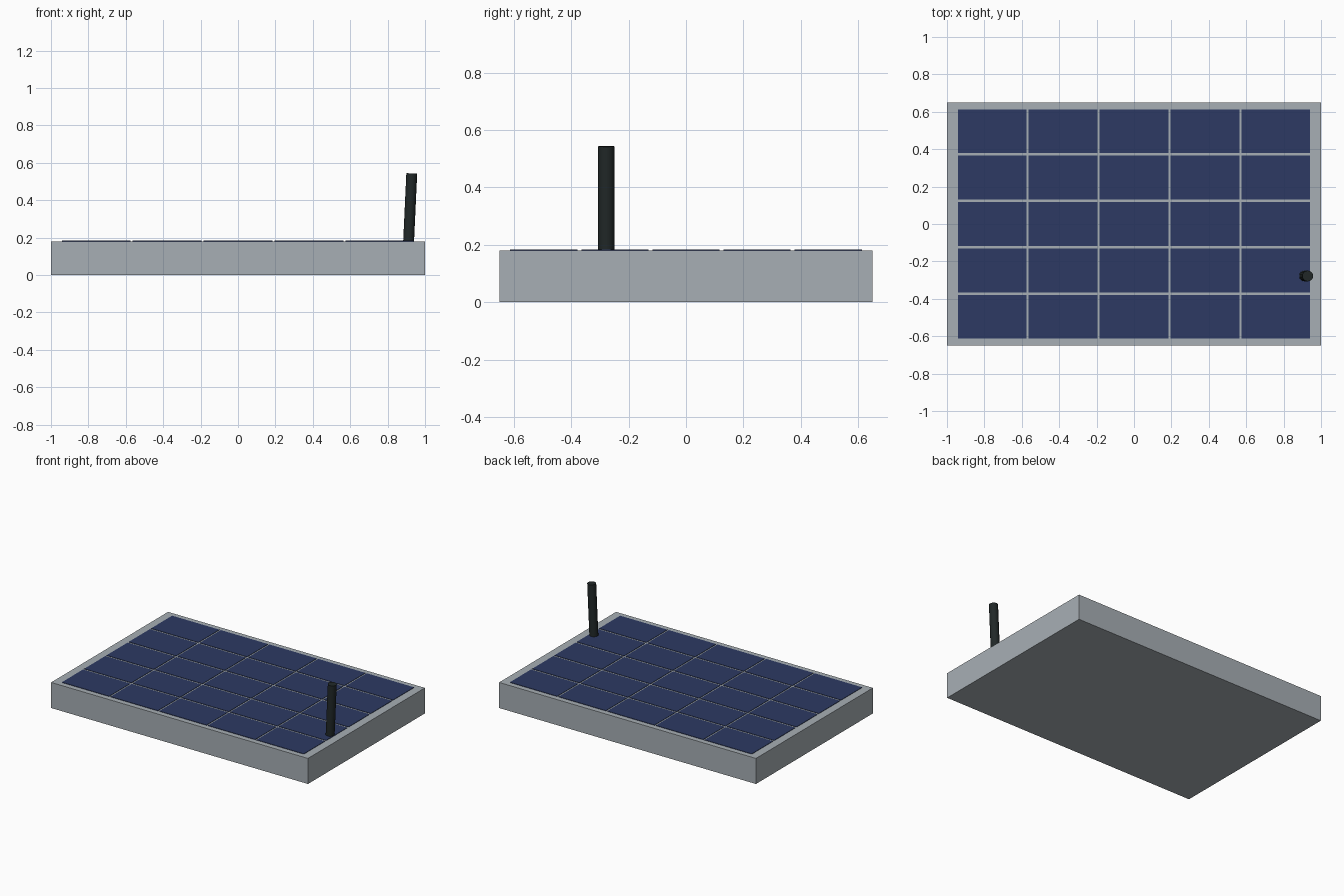
import bpy
from math import atan2
from mathutils import Vector

cube = bpy.data.objects.get("Cube")
if cube:
    bpy.data.objects.remove(cube, do_unlink=True)


def material(name, rgb):
    mat = bpy.data.materials.new(name)
    mat.use_nodes = True
    mat.diffuse_color = (*rgb, 1)
    mat.node_tree.nodes["Principled BSDF"].inputs["Base Color"].default_value = (*rgb, 1)
    return mat


def box(name, center, size, mat):
    bpy.ops.mesh.primitive_cube_add(size=1, location=center)
    obj = bpy.context.object
    obj.name = name
    obj.scale = size
    bpy.ops.object.transform_apply(location=False, rotation=False, scale=True)
    obj.data.materials.append(mat)
    return obj


grey = material("grey metal", (0.39, 0.43, 0.46))
blue = material("dark blue cell", (0.026, 0.042, 0.125))
black = material("soft black", (0.015, 0.021, 0.021))

# Slab body
HEIGHT = 0.18
box("body", (0, 0, HEIGHT / 2), (2, 1.3, HEIGHT), grey)

# Grid of thin cells on the top face
PITCH_X, PITCH_Y = 0.379, 0.248
for row in range(-2, 3):
    for col in range(-2, 3):
        box(f"solar_cell_row{row + 3}_column{col + 3}",
            (col * PITCH_X, row * PITCH_Y, HEIGHT + 0.001),
            (0.368, 0.234, 0.004), blue)

# Slightly leaning antenna rod
base, tip = Vector((0.912, -0.278, HEIGHT - 0.005)), Vector((0.929, -0.278, 0.543))
axis = tip - base
bpy.ops.mesh.primitive_cylinder_add(vertices=16, radius=0.029, depth=axis.length,
                                    location=(base + tip) / 2,
                                    rotation=(0, atan2(axis.x, axis.z), 0))
antenna = bpy.context.object
antenna.name = "antenna"
antenna.data.materials.append(black)
bpy.ops.object.shade_smooth_by_angle()
